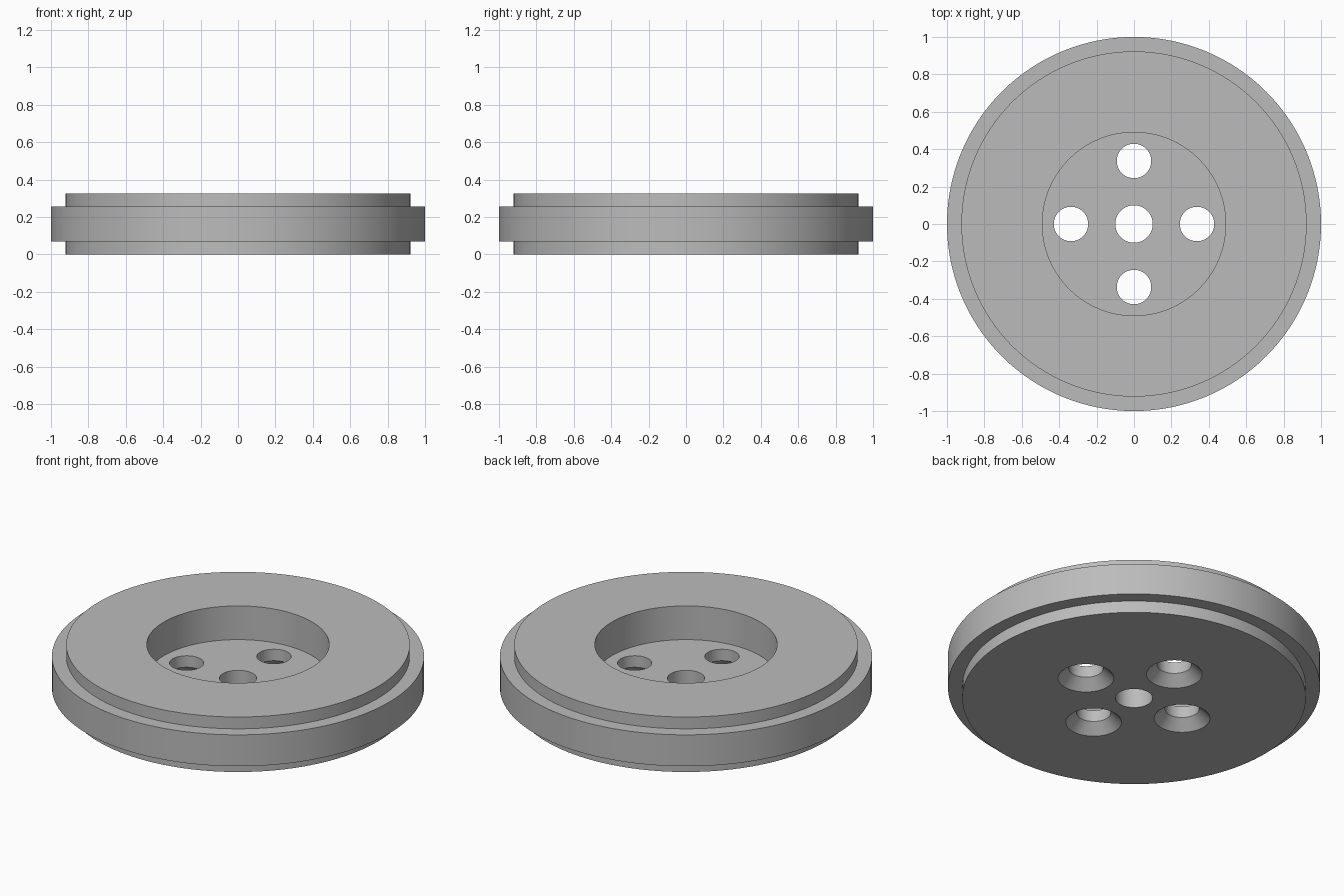
import bpy
import bmesh
import math
from mathutils import Matrix, Vector

cube = bpy.data.objects.get("Cube")
if cube:
    bpy.data.objects.remove(cube, do_unlink=True)

HEIGHT = 0.326
STEP = 0.07          # height of the stepped shoulders
FLOOR = 0.126        # recess floor
BOLT_RADIUS = 0.337  # distance of the screw holes from the centre

grey = bpy.data.materials.new("plain grey")
grey.use_nodes = True
colour = (0.5, 0.5, 0.5, 1)
grey.diffuse_color = colour
grey.node_tree.nodes["Principled BSDF"].inputs["Base Color"].default_value = colour


def lathe(name, profile, steps, centre=(0, 0, 0)):
    """Revolve a closed (radius, z) profile about the vertical axis."""
    bm = bmesh.new()
    verts = [bm.verts.new((r, 0, z)) for r, z in profile]
    edges = [bm.edges.new((v, verts[(i + 1) % len(verts)])) for i, v in enumerate(verts)]
    bmesh.ops.spin(bm, geom=verts + edges, cent=(0, 0, 0), axis=(0, 0, 1),
                   angle=math.tau, steps=steps, use_merge=True)
    bmesh.ops.remove_doubles(bm, verts=bm.verts, dist=0.0001)
    bmesh.ops.dissolve_degenerate(bm, edges=bm.edges, dist=0.0001)
    bmesh.ops.recalc_face_normals(bm, faces=bm.faces)
    bmesh.ops.transform(bm, matrix=Matrix.Translation(Vector(centre)), verts=bm.verts)
    mesh = bpy.data.meshes.new(name)
    bm.to_mesh(mesh)
    bm.free()
    mesh.materials.append(grey)
    obj = bpy.data.objects.new(name, mesh)
    bpy.context.collection.objects.link(obj)
    return obj


# Stepped disc with a round recess and a central bore
disc = lathe("flange_disc", [
    (0.1, 0), (0.923, 0), (0.923, STEP), (1, STEP),
    (1, HEIGHT - STEP), (0.923, HEIGHT - STEP), (0.923, HEIGHT),
    (0.49, HEIGHT), (0.49, FLOOR), (0.1, FLOOR)], 128)

bpy.context.view_layer.objects.active = disc
disc.select_set(True)

# Four screw holes, countersunk from below
for i in range(4):
    angle = i * math.pi / 2
    centre = (BOLT_RADIUS * math.cos(angle), BOLT_RADIUS * math.sin(angle), 0)
    cutter = lathe("screw_hole_cutter", [
        (0, -0.02), (0.17, -0.02), (0.092, 0.058), (0.092, 0.2), (0, 0.2)], 48, centre)
    cutter.hide_render = True
    cut = disc.modifiers.new("screw_hole", 'BOOLEAN')
    cut.operation = 'DIFFERENCE'
    cut.solver = 'EXACT'
    cut.object = cutter
    bpy.ops.object.modifier_apply(modifier=cut.name)
    bpy.data.objects.remove(cutter, do_unlink=True)

bpy.ops.object.shade_smooth_by_angle(angle=math.radians(30))
